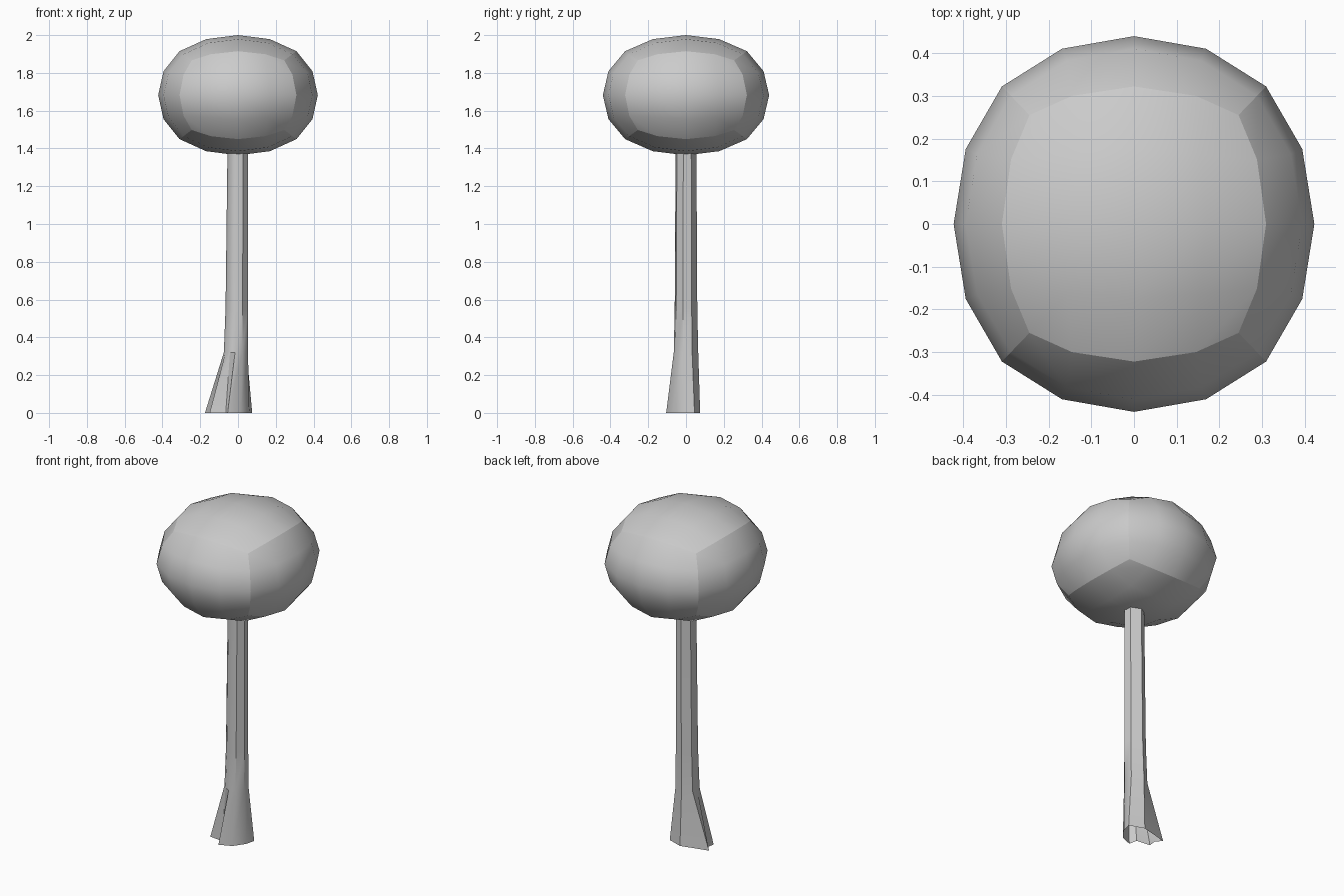
import bpy, bmesh
from math import cos, sin, radians

if "Cube" in bpy.data.objects:
    bpy.data.objects.remove(bpy.data.objects["Cube"])


def finish(bm, name):
    mesh = bpy.data.meshes.new(name)
    bm.to_mesh(mesh)
    bm.free()
    obj = bpy.data.objects.new(name, mesh)
    bpy.context.collection.objects.link(obj)
    return obj


# Canopy: a box rounded by subdivision, with its twelve edges kept sharp
bm = bmesh.new()
bmesh.ops.create_cube(bm, size=2)
for f in bm.faces:
    f.smooth = True
for e in bm.edges:
    e.smooth = False
canopy = finish(bm, "canopy")
canopy.location = (0, 0, 1.682)
canopy.scale = (0.481, 0.501, 0.362)
sub = canopy.modifiers.new("round", 'SUBSURF')
sub.levels = sub.render_levels = 2
sub.use_limit_surface = False

# Trunk: open tube, flaring into uneven roots at the ground
roots = [(0.075, 0.045), (-0.013, 0.075), (-0.175, 0.035), (-0.145, 0.0), (-0.15, -0.045),
         (-0.065, -0.055), (-0.055, -0.105), (0.015, -0.075), (0.06, -0.012)]
angles = [30, 95, 150, 180, 210, 240, 265, 300, 345]
rings = [[(x, y, 0) for x, y in roots]]
for z, r, cx in [(0.32, 0.065, -0.010), (0.55, 0.06, -0.006), (1.45, 0.055, 0.0)]:
    rings.append([(cx + r * cos(radians(a)), r * sin(radians(a)), z) for a in angles])

bm = bmesh.new()
loops = [[bm.verts.new(p) for p in ring] for ring in rings]
n = len(angles)
for low, high in zip(loops, loops[1:]):
    for i in range(n):
        j = (i + 1) % n
        bm.faces.new((low[i], low[j], high[j], high[i]))
trunk = finish(bm, "trunk")
bpy.ops.object.select_all(action='DESELECT')
trunk.select_set(True)
bpy.context.view_layer.objects.active = trunk
bpy.ops.object.shade_smooth_by_angle(angle=radians(35))
